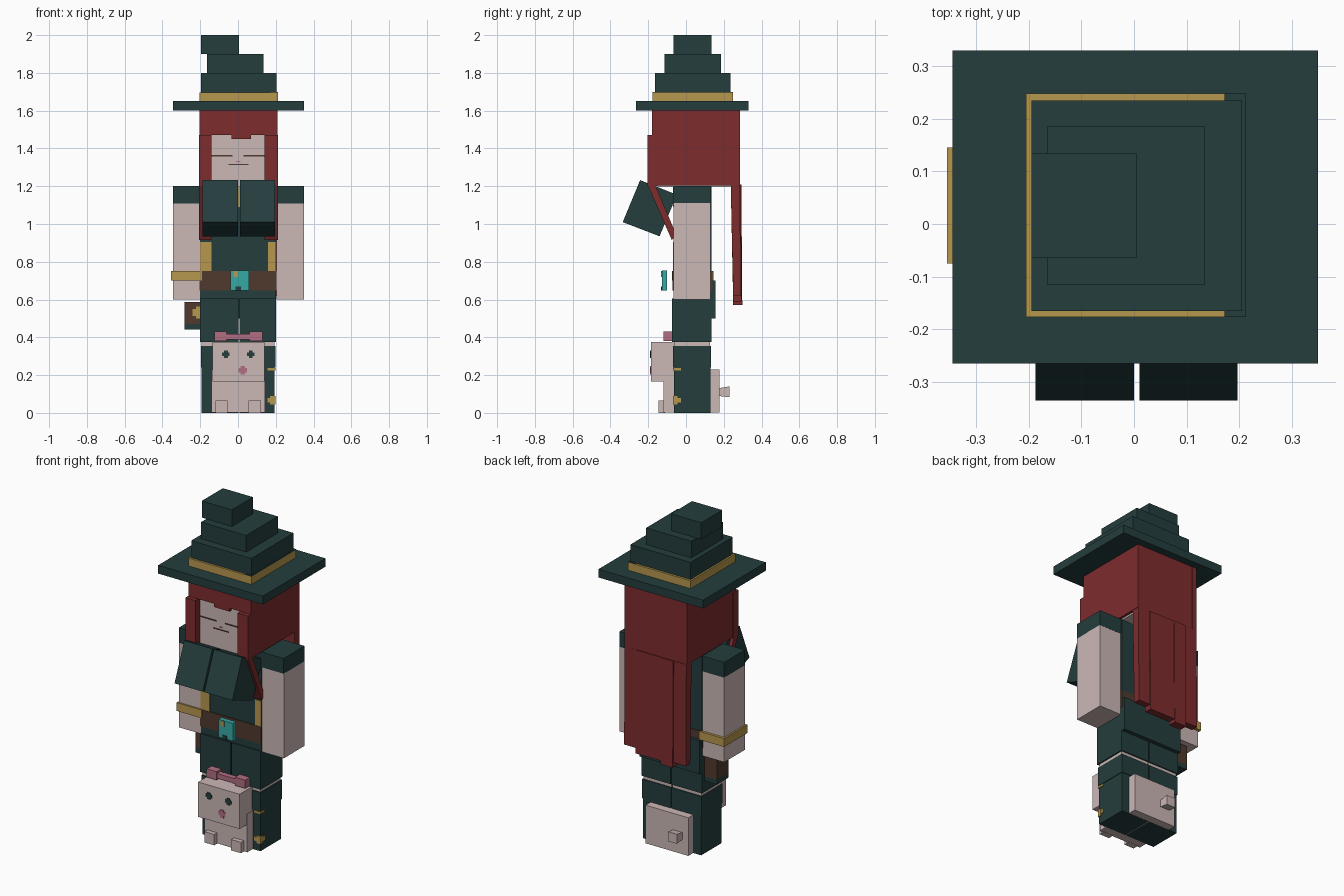
import bpy, bmesh

cube = bpy.data.objects.get("Cube")
if cube:
    bpy.data.objects.remove(cube, do_unlink=True)


def material(name, rgb):
    m = bpy.data.materials.new(name)
    m.use_nodes = True
    m.diffuse_color = (*rgb, 1)
    bsdf = m.node_tree.nodes["Principled BSDF"]
    bsdf.inputs["Base Color"].default_value = (*rgb, 1)
    bsdf.inputs["Roughness"].default_value = 0.9
    return m


GREEN = material("dark_green", (0.018, 0.047, 0.047))
SKIN = material("pale_skin", (0.60, 0.48, 0.47))
RED = material("dark_red", (0.21, 0.025, 0.027))
GOLD = material("gold", (0.47, 0.31, 0.076))
BROWN = material("leather_brown", (0.08, 0.042, 0.027))
TEAL = material("teal", (0.037, 0.40, 0.376))
PINK = material("pink", (0.445, 0.156, 0.223))


def prism(name, mat, x0, x1, profile):
    """Extrude a (y, z) outline from x0 to x1."""
    bm = bmesh.new()
    face = bm.faces.new([bm.verts.new((x0, y, z)) for y, z in profile])
    ext = bmesh.ops.extrude_face_region(bm, geom=[face])
    verts = [g for g in ext["geom"] if isinstance(g, bmesh.types.BMVert)]
    bmesh.ops.translate(bm, vec=(x1 - x0, 0, 0), verts=verts)
    bmesh.ops.recalc_face_normals(bm, faces=bm.faces)
    me = bpy.data.meshes.new(name)
    bm.to_mesh(me)
    bm.free()
    me.materials.append(mat)
    ob = bpy.data.objects.new(name, me)
    bpy.context.collection.objects.link(ob)
    return ob


def box(name, mat, x, y, z):
    return prism(name, mat, x[0], x[1],
                 [(y[0], z[0]), (y[1], z[0]), (y[1], z[1]), (y[0], z[1])])


def plate(name, mat, x, z, y):
    """Thin painted detail facing the front at depth y."""
    return box(name, mat, x, (y - 0.004, y + 0.004), z)


# Hat: brim, band and three shrinking tiers
box("hat_brim", GREEN, (-0.345, 0.35), (-0.265, 0.33), (1.60, 1.65))
box("hat_band", GOLD, (-0.205, 0.213), (-0.177, 0.248), (1.65, 1.697))
box("hat_band_shade", GREEN, (0.172, 0.213), (-0.177, 0.248), (1.697, 1.70))
box("hat_lower_tier", GREEN, (-0.195, 0.205), (-0.165, 0.235), (1.69, 1.80))
box("hat_middle_tier", GREEN, (-0.165, 0.135), (-0.115, 0.185), (1.80, 1.90))
box("hat_top_tier", GREEN, (-0.195, 0.005), (-0.065, 0.135), (1.90, 2.00))

# Head and face
box("head", SKIN, (-0.19, 0.195), (-0.162, 0.235), (1.195, 1.59))
for s in (-1, 1):
    plate("eyelid", BROWN, sorted((s * 0.03, s * 0.14)), (1.358, 1.364), -0.162)
plate("mouth", BROWN, (-0.05, 0.055), (1.312, 1.317), -0.162)
plate("nose", PINK, (-0.01, 0.012), (1.328, 1.334), -0.162)

# Hair: side walls, back, fringe, front locks
for x in ((-0.205, -0.175), (0.18, 0.21)):
    box("hair_side", RED, x, (-0.178, 0.285), (1.205, 1.60))
box("hair_back", RED, (-0.2, 0.205), (0.2, 0.284), (1.206, 1.60))
box("fringe", RED, (-0.204, 0.209), (-0.18, -0.10), (1.47, 1.60))
box("fringe_tip", RED, (-0.035, 0.07), (-0.18, -0.15), (1.45, 1.475))
for x in ((-0.206, -0.14), (0.14, 0.211)):
    box("front_hair", RED, x, (-0.205, -0.15), (1.2, 1.47))
    prism("front_lock", RED, x[0], x[1],
          [(-0.205, 1.21), (-0.165, 1.21), (-0.05, 0.94), (-0.075, 0.915)])

# Long back strands, each with its own length and lift
for x0, x1, bottom, lift in ((0.13, 0.208, 0.62, 0), (-0.04, 0.13, 0.59, 0.005),
                             (-0.12, -0.04, 0.57, 0.008), (-0.203, -0.12, 0.60, 0.002)):
    prism("back_strand", RED, x0, x1,
          [(0.237, 1.208), (0.285 + lift, 1.208), (0.29 + lift, bottom), (0.25, bottom)])

# Torso with waistcoat edges, belt and buckle
box("torso", GREEN, (-0.2, 0.2), (-0.065, 0.135), (0.6, 1.2))
plate("shirt_stripe", GOLD, (-0.006, 0.014), (1.09, 1.2), -0.065)
for x in ((-0.2, -0.14), (0.16, 0.2)):
    plate("waistcoat_edge", GOLD, x, (0.75, 0.905), -0.065)
box("belt", BROWN, (-0.203, 0.203), (-0.071, 0.14), (0.648, 0.75))
box("buckle", TEAL, (-0.04, 0.057), (-0.128, -0.10), (0.648, 0.755))
plate("buckle_corner", GOLD, (-0.025, 0.0), (0.72, 0.752), -0.128)
plate("buckle_notch", GREEN, (-0.012, 0.016), (0.648, 0.668), -0.128)
box("coat_tail", GREEN, (-0.2, 0.2), (0.13, 0.157), (0.5, 0.7))

# Tilted chest boxes
for x in ((-0.187, 0.0), (0.01, 0.197)):
    prism("chest", GREEN, x[0], x[1],
          [(-0.243, 1.232), (-0.335, 1.01), (-0.14, 0.935), (-0.048, 1.155)])

# Arms with short sleeves, bracelet on the right wrist
for x in ((-0.345, -0.201), (0.204, 0.35)):
    box("arm", SKIN, x, (-0.065, 0.13), (0.6, 1.11))
    box("sleeve", GREEN, x, (-0.066, 0.131), (1.108, 1.2))
box("bracelet", GOLD, (-0.355, -0.19), (-0.075, 0.145), (0.70, 0.75))

# Pouch on the right hip
box("pouch", BROWN, (-0.283, -0.19), (0.0, 0.11), (0.47, 0.588))
box("pouch_base", GREEN, (-0.283, -0.19), (0.0, 0.11), (0.442, 0.47))
plate("pouch_clasp", GOLD, (-0.24, -0.198), (0.512, 0.55), 0.0)
plate("pouch_clasp_tip", GOLD, (-0.222, -0.198), (0.5, 0.562), 0.0)

# Legs: shorts, strip of skin, boot cuff and boot
for x0, x1, out in ((-0.2, 0.002, -1), (0.008, 0.202, 1)):
    a, b = (x0 + 0.008, x1) if out < 0 else (x0, x1 - 0.008)
    box("shorts_leg", GREEN, (x0, x1), (-0.073, 0.134), (0.375, 0.605))
    box("leg", SKIN, (a, b), (-0.063, 0.127), (0.35, 0.38))
    c, d = (x0 + 0.004, x1) if out < 0 else (x0, x1 - 0.004)
    box("boot_cuff", GREEN, (c, d), (-0.068, 0.133), (0.24, 0.355))
    box("boot", GREEN, (a, b), (-0.064, 0.13), (0.0, 0.245))

# Gold boot trims on the left boot
box("boot_buckle", GOLD, (0.17, 0.199), (-0.069, -0.045), (0.045, 0.09))
box("boot_buckle_bar", GOLD, (0.155, 0.198), (-0.068, -0.027), (0.056, 0.08))
box("boot_trim", GOLD, (0.155, 0.199), (-0.069, -0.027), (0.225, 0.237))

# Pet held between the boots
box("pet_body", SKIN, (-0.14, 0.144), (-0.118, 0.178), (0.001, 0.23))
box("pet_head", SKIN, (-0.135, 0.14), (-0.185, -0.06), (0.165, 0.374))
for x in ((-0.12, -0.056), (0.056, 0.122)):
    box("pet_paw", SKIN, x, (-0.146, -0.11), (0.0, 0.065))
prism("pet_tail", SKIN, -0.10, -0.04,
      [(0.17, 0.09), (0.23, 0.083), (0.23, 0.14), (0.17, 0.13)])
for cx, cz, r, mat, part in ((-0.064, 0.31, 0.02, GREEN, "pet_eye"),
                             (0.067, 0.31, 0.02, GREEN, "pet_eye"),
                             (0.025, 0.226, 0.023, PINK, "pet_nose")):
    plate(part, mat, (cx - r, cx + r), (cz - r / 2, cz + r / 2), -0.185)
    plate(part, mat, (cx - r / 2, cx + r / 2), (cz - r, cz + r), -0.1855)

# Pet's bow
box("bow_knot", PINK, (-0.065, 0.07), (-0.112, -0.08), (0.388, 0.417))
for x in ((-0.125, -0.06), (0.062, 0.13)):
    box("bow_loop", PINK, x, (-0.118, -0.07), (0.38, 0.43))
